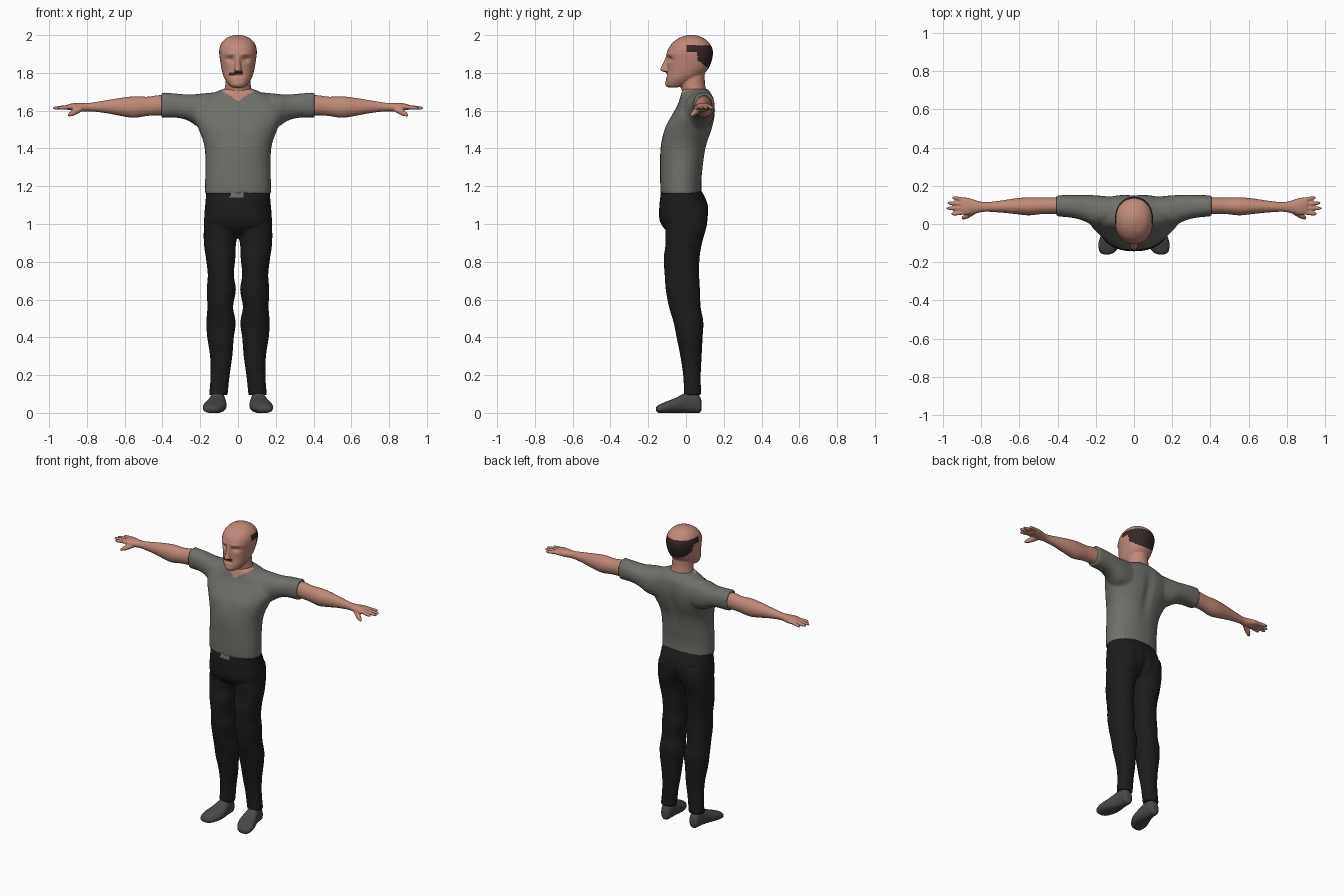
import bpy, bmesh, math
from mathutils import Vector

cube = bpy.data.objects.get("Cube")
if cube:
    bpy.data.objects.remove(cube)


def material(name, rgb):
    m = bpy.data.materials.new(name)
    m.use_nodes = True
    m.diffuse_color = (*rgb, 1)
    m.node_tree.nodes["Principled BSDF"].inputs["Base Color"].default_value = (*rgb, 1)
    return m


skin = material("skin", (0.52, 0.25, 0.19))
hair = material("dark_hair", (0.035, 0.02, 0.02))
grey = material("shirt_grey", (0.16, 0.16, 0.145))
black = material("trouser_black", (0.012, 0.012, 0.012))
shoe = material("shoe_grey", (0.065, 0.065, 0.065))

AXES = {"X": (0, 1, 2), "Y": (1, 0, 2), "Z": (2, 0, 1)}


def spline(a, b, c, d, t):
    return [0.5 * (2 * q + (r - p) * t + (2 * p - 5 * q + 4 * r - s) * t * t
                   + (3 * q - p - 3 * r + s) * t ** 3) for p, q, r, s in zip(a, b, c, d)]


def loft(bm, axis, stations, side=1, power=1.0, steps=4, sides=32):
    """Closed tube; each station is (position, u min, u max, v min, v max)."""
    padded = [stations[0], *stations, stations[-1]]
    dense = [spline(*padded[i:i + 4], k / steps)
             for i in range(len(stations) - 1) for k in range(steps)]
    dense.append(stations[-1])
    along, across, up = AXES[axis]
    rings = []
    for t, u0, u1, v0, v1 in dense:
        ring = []
        for k in range(sides):
            a = math.tau * k / sides
            c, s = math.cos(a), math.sin(a)
            co = Vector()
            co[along] = t
            co[across] = (u0 + u1) / 2 + (u1 - u0) / 2 * math.copysign(abs(c) ** power, c)
            co[up] = (v0 + v1) / 2 + (v1 - v0) / 2 * math.copysign(abs(s) ** power, s)
            co.x *= side
            ring.append(bm.verts.new(co))
        rings.append(ring)
    for r, q in zip(rings, rings[1:]):
        for k in range(sides):
            n = (k + 1) % sides
            bm.faces.new((r[k], r[n], q[n], q[k]))
    bm.faces.new(rings[0])
    bm.faces.new(rings[-1])


def finger(bm, start, end, r0, r1):
    """Tapered rounded rod between two points."""
    start, end = Vector(start), Vector(end)
    turn = (end - start).to_track_quat("Z", "Y")
    length = (end - start).length
    tmp = bmesh.new()
    loft(tmp, "Z", [(0, -r0, r0, -r0, r0), (length * 0.6, -r0, r0, -r0, r0),
                    (length * 0.9, -r1, r1, -r1, r1),
                    (length, -r1 / 2, r1 / 2, -r1 / 2, r1 / 2)], sides=12)
    for f in list(tmp.faces):
        bm.faces.new([bm.verts.new(start + turn @ v.co) for v in f.verts])
    tmp.free()
    bmesh.ops.remove_doubles(bm, verts=bm.verts, dist=1e-5)


def finish(bm, name, mats, voxel, smooth=3, sculpt=None, paint=None):
    """Fuse the shells into one skin, then sculpt and colour it by rule."""
    bmesh.ops.recalc_face_normals(bm, faces=bm.faces)
    mesh = bpy.data.meshes.new(name)
    bm.to_mesh(mesh)
    bm.free()
    obj = bpy.data.objects.new(name, mesh)
    bpy.context.collection.objects.link(obj)
    rm = obj.modifiers.new("fuse", "REMESH")
    rm.mode, rm.voxel_size = "VOXEL", voxel
    sm = obj.modifiers.new("relax", "SMOOTH")
    sm.factor, sm.iterations = 0.5, smooth
    graph = bpy.context.evaluated_depsgraph_get()
    obj.data = bpy.data.meshes.new_from_object(obj.evaluated_get(graph))
    obj.modifiers.clear()
    obj.data.name = name
    bpy.data.meshes.remove(mesh)
    obj.data.materials.clear()
    for m in mats:
        obj.data.materials.append(m)
    if sculpt:
        for v in obj.data.vertices:
            sculpt(v.co)
    for p in obj.data.polygons:
        p.use_smooth = True
        p.material_index = int(bool(paint(p.center))) if paint else 0
    return obj


def bump(x, z, cx, cz, rx, rz):
    return math.exp(-((x - cx) / rx) ** 2 - ((z - cz) / rz) ** 2)


def wide(rows):
    return [(z, -w, w, y0, y1) for z, w, y0, y1 in rows]


# Head and neck
bm = bmesh.new()
loft(bm, "Z", wide([(1.6, .09, -.02, .12), (1.69, .076, -.02, .11),
                    (1.75, .066, -.03, .1), (1.85, .06, -.02, .1)]))
loft(bm, "Z", wide([(1.722, .025, -.095, -.05), (1.735, .048, -.106, 0), (1.77, .072, -.106, .06),
                    (1.81, .085, -.1, .11), (1.86, .094, -.1, .135), (1.91, .1, -.1, .143),
                    (1.95, .092, -.08, .13), (1.98, .068, -.045, .1), (1.996, .035, -.008, .065),
                    (2.002, .008, .02, .036)]), power=.92)
loft(bm, "Z", wide([(1.805, .014, -.118, -.08), (1.815, .02, -.138, -.08),
                    (1.84, .014, -.128, -.08), (1.89, .01, -.106, -.08)]))


def shape_face(co):
    if co.y < -.03:
        x, z = abs(co.x), co.z
        co.y += .016 * bump(x, z, .042, 1.872, .02, .014)      # eye sockets
        co.y -= .006 * bump(x, z, .04, 1.9, .035, .01)         # brow
        co.y += .006 * bump(x, z, 0, 1.783, .03, .006)         # mouth
        co.y -= .004 * bump(x, z, 0, 1.74, .025, .014)         # chin


def hair_rule(c):
    ring = c.z < 1.945 and c.y > .06 and c.z > 1.88 - .75 * (c.y - .045)
    temple = 1.91 < c.z < 1.945 and c.y > .005
    moustache = c.y < -.06 and -.05 < c.x < .025 and abs(c.z - 1.798 - .1 * c.x) < .009
    return ring or temple or moustache


finish(bm, "head", [skin, hair], .006, 2, shape_face, hair_rule)

# Shirt with short sleeves
bm = bmesh.new()
loft(bm, "Z", wide([(1.16, .176, -.135, .083), (1.25, .174, -.137, .083), (1.4, .176, -.135, .106),
                    (1.5, .208, -.113, .138), (1.57, .24, -.078, .153), (1.63, .23, -.045, .153),
                    (1.675, .17, -.03, .143), (1.715, .08, -.018, .115)]), power=.9)
for s in (1, -1):
    loft(bm, "X", [(.1, 0, .14, 1.5, 1.7), (.2, -.01, .15, 1.51, 1.69), (.26, .015, .152, 1.545, 1.685),
                   (.32, .032, .152, 1.562, 1.69), (.405, .04, .15, 1.562, 1.697)], s, .9)


def shape_shirt(co):
    if co.y > .03:
        co.y -= .012 * bump(co.x, co.z, 0, 1.5, .03, .13)      # spine hollow
    elif co.y < -.02:
        co.y -= .005 * bump(abs(co.x), co.z, .09, 1.52, .06, .05)


finish(bm, "shirt", [grey, skin], .009, 3, shape_shirt,
       lambda c: c.y < .04 and c.z > 1.652 + .6 * abs(c.x))

# Trousers
bm = bmesh.new()
loft(bm, "Z", wide([(.95, .15, -.08, .07), (.97, .172, -.11, .095), (1.02, .18, -.14, .115),
                    (1.1, .174, -.141, .117), (1.18, .167, -.131, .08)]), power=.9)
for s in (1, -1):
    loft(bm, "Z", [(.095, .055, .153, -.01, .08), (.2, .044, .145, -.015, .078),
                   (.3, .03, .148, -.03, .083), (.4, .022, .163, -.05, .088),
                   (.48, .012, .168, -.066, .092), (.56, .026, .162, -.09, .078),
                   (.65, .011, .166, -.107, .074), (.73, .022, .16, -.113, .07),
                   (.82, .014, .17, -.118, .072), (.9, .01, .181, -.108, .085),
                   (1.0, -.01, .18, -.11, .112), (1.08, 0, .17, -.1, .112)], s, .92)


def shape_seat(co):
    if co.y > .02:
        co.y -= .022 * bump(co.x, co.z, 0, .98, .022, .07)


finish(bm, "trousers", [black, grey], .008, 3, shape_seat,
       lambda c: c.y < -.05 and -.04 < c.x < .025 and c.z > 1.14)

for s, label in ((1, "left"), (-1, "right")):
    # Bare arm with hand
    bm = bmesh.new()
    loft(bm, "X", [(.36, .052, .14, 1.575, 1.68), (.42, .052, .14, 1.575, 1.682),
                   (.48, .052, .138, 1.572, 1.674), (.55, .045, .14, 1.562, 1.676),
                   (.62, .052, .134, 1.572, 1.668), (.7, .06, .122, 1.587, 1.655),
                   (.78, .064, .114, 1.596, 1.642), (.83, .054, .125, 1.594, 1.642),
                   (.87, .046, .138, 1.6, 1.64), (.905, .052, .138, 1.605, 1.632)], s)
    for y, tip, splay in ((.06, .955, -.008), (.082, .98, 0), (.104, .975, .006), (.126, .95, .013)):
        finger(bm, (s * .885, y, 1.62), (s * tip, y + splay, 1.613), .0105, .008)
    finger(bm, (s * .835, .066, 1.608), (s * .9, .028, 1.574), .015, .009)
    finish(bm, label + "_arm", [skin], .005, 2)

    # Shoe
    bm = bmesh.new()
    loft(bm, "Y", [(-.159, .125, .16, .012, .03), (-.145, .098, .181, 0, .043),
                   (-.1, .068, .186, 0, .062), (-.05, .06, .17, 0, .082),
                   (0, .066, .152, 0, .108), (.045, .07, .142, 0, .115),
                   (.072, .076, .136, 0, .09), (.083, .09, .122, .015, .06)], s, .85)
    finish(bm, label + "_shoe", [shoe], .006, 2)
